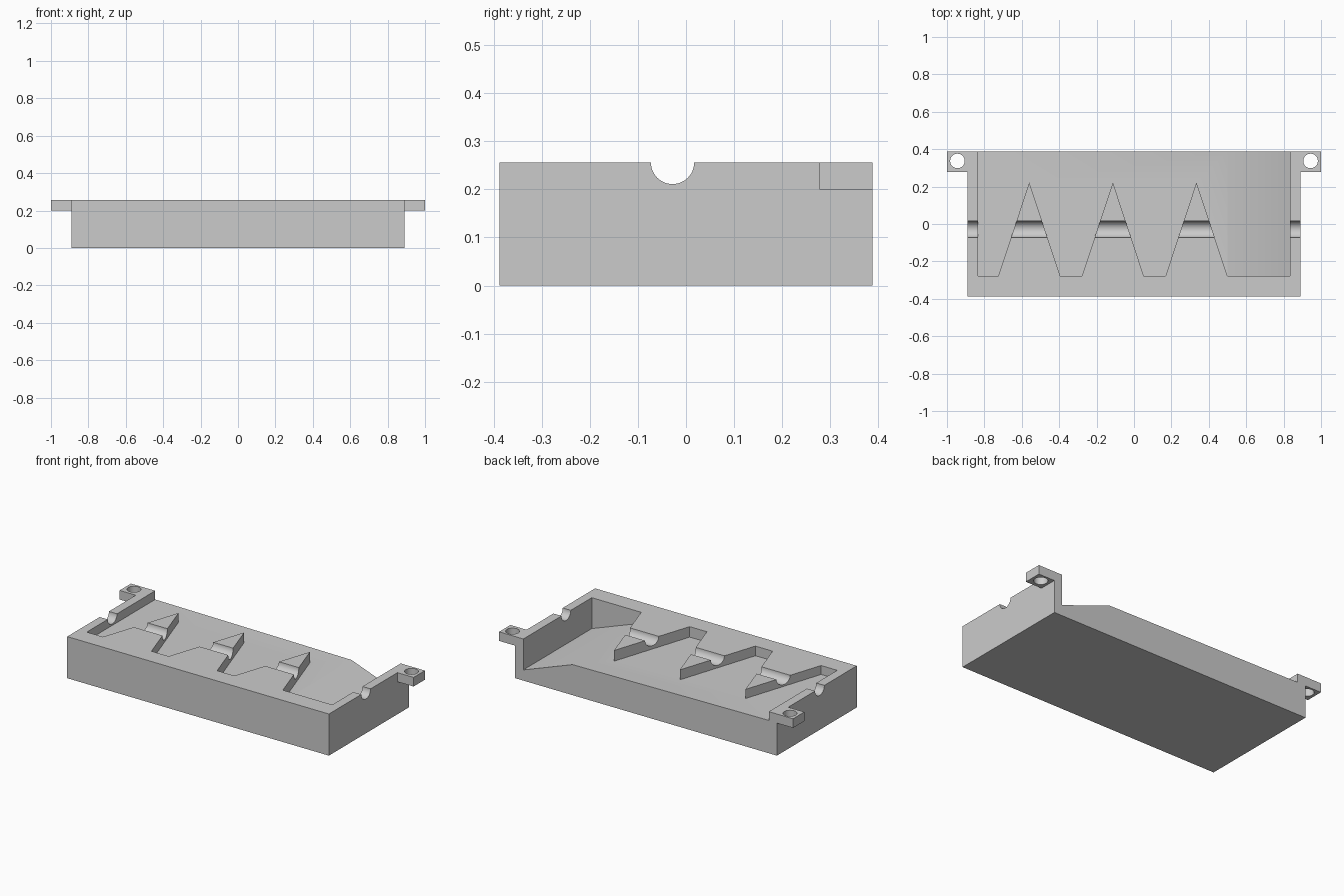
import bpy, bmesh, math
from mathutils import Matrix, Vector

cube = bpy.data.objects.get("Cube")
if cube:
    bpy.data.objects.remove(cube, do_unlink=True)

WIDTH, DEPTH, HEIGHT = 1.78, 0.776, 0.256
INNER_X, INNER_FRONT = 0.835, -0.277

grey = bpy.data.materials.new("plain_grey")
grey.use_nodes = True
grey.diffuse_color = (0.6, 0.6, 0.6, 1)
grey.node_tree.nodes["Principled BSDF"].inputs["Base Color"].default_value = grey.diffuse_color


def finish(name, bm):
    bmesh.ops.recalc_face_normals(bm, faces=bm.faces)
    mesh = bpy.data.meshes.new(name)
    bm.to_mesh(mesh)
    bm.free()
    mesh.materials.append(grey)
    obj = bpy.data.objects.new(name, mesh)
    bpy.context.collection.objects.link(obj)
    return obj


def prism(name, points, sweep):
    """Extrude a closed outline along a vector."""
    bm = bmesh.new()
    face = bm.faces.new([bm.verts.new(p) for p in points])
    ext = bmesh.ops.extrude_face_region(bm, geom=[face])
    moved = [g for g in ext["geom"] if isinstance(g, bmesh.types.BMVert)]
    bmesh.ops.translate(bm, verts=moved, vec=Vector(sweep))
    return finish(name, bm)


def box(name, low, high):
    x0, y0, z0 = low
    x1, y1, z1 = high
    outline = [(x0, y0, z0), (x1, y0, z0), (x1, y1, z0), (x0, y1, z0)]
    return prism(name, outline, (0, 0, z1 - z0))


def rod(name, radius, length, centre, axis, sides):
    bm = bmesh.new()
    turn = Matrix.Rotation(math.pi / 2, 4, "Y") if axis == "X" else Matrix()
    bmesh.ops.create_cone(bm, cap_ends=True, segments=sides, radius1=radius,
                          radius2=radius, depth=length,
                          matrix=Matrix.Translation(centre) @ turn)
    return finish(name, bm)


def combine(target, tool, operation):
    """Apply a boolean and discard the tool."""
    mod = target.modifiers.new("shape", "BOOLEAN")
    mod.operation, mod.solver, mod.object = operation, "EXACT", tool
    bpy.context.view_layer.objects.active = target
    bpy.ops.object.modifier_apply(modifier=mod.name)
    bpy.data.objects.remove(tool, do_unlink=True)


# Solid block
tray = box("sloped_tray", (-WIDTH / 2, -DEPTH / 2, 0), (WIDTH / 2, DEPTH / 2, HEIGHT))

# Cavity plan: open at the back, with three pointed dividers from the front wall
plan = [(-INNER_X, 0.5, 0), (-INNER_X, INNER_FRONT, 0)]
for i in range(3):
    tip = -0.56 + 0.447 * i
    plan += [(tip - 0.165, INNER_FRONT, 0), (tip, 0.222, 0), (tip + 0.165, INNER_FRONT, 0)]
plan += [(INNER_X, INNER_FRONT, 0), (INNER_X, 0.5, 0)]
cavity = prism("cavity_cutter", plan, (0, 0, 0.4))

# Floor profile: gentle slope, then a steep drop at the left end
floor = [(-0.9, -0.5, 0.203), (0.5, -0.5, 0.188), (0.9, -0.5, 0.042),
         (0.9, -0.5, 0.35), (-0.9, -0.5, 0.35)]
combine(cavity, prism("floor_cutter", floor, (0, 1.2, 0)), "INTERSECT")
combine(tray, cavity, "DIFFERENCE")

# Round groove across end walls and dividers
combine(tray, rod("groove_cutter", 0.045, 2.4, (0, -0.028, HEIGHT), "X", 48), "DIFFERENCE")

# Drilled mounting tabs at the back corners
for side in (-1, 1):
    xs = sorted((side * 0.86, side))
    tab = box("mounting_tab", (xs[0], 0.278, 0.2), (xs[1], DEPTH / 2, HEIGHT))
    combine(tray, tab, "UNION")
    hole = rod("hole_cutter", 0.039, 0.3, (side * 0.944, 0.337, 0.23), "Z", 32)
    combine(tray, hole, "DIFFERENCE")

bpy.ops.object.select_all(action="DESELECT")
tray.select_set(True)
bpy.context.view_layer.objects.active = tray
bpy.ops.object.shade_smooth_by_angle(angle=math.radians(30))
